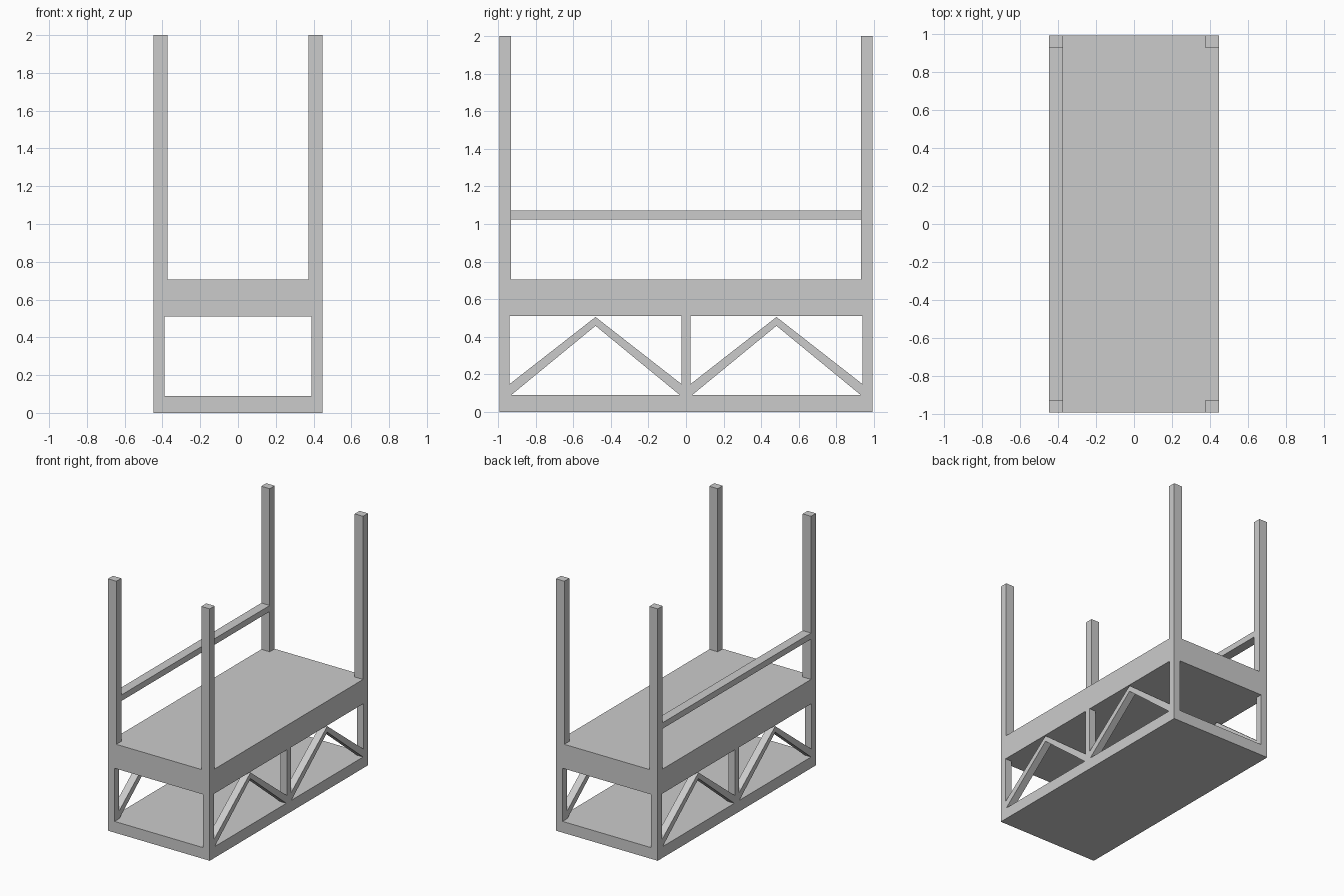
import bpy, bmesh

if "Cube" in bpy.data.objects:
    bpy.data.objects.remove(bpy.data.objects["Cube"])

X, Y = 0.447, 0.993            # outer half width and half length
FLOOR, LOW, TOP = 0.089, 0.511, 0.705
PX, PY = 0.389, 0.939          # inner faces of the lower posts
UX, UY = 0.373, 0.931          # inner faces of the upper posts
MID = 0.024                    # half width of the middle post


def prism(name, profile, x0, x1):
    """Extrude a (y, z) profile from x0 to x1."""
    bm = bmesh.new()
    face = bm.faces.new([bm.verts.new((x0, y, z)) for y, z in profile])
    ext = bmesh.ops.extrude_face_region(bm, geom=[face])
    moved = [g for g in ext["geom"] if isinstance(g, bmesh.types.BMVert)]
    bmesh.ops.translate(bm, verts=moved, vec=(x1 - x0, 0, 0))
    bmesh.ops.recalc_face_normals(bm, faces=bm.faces[:])
    mesh = bpy.data.meshes.new(name)
    bm.to_mesh(mesh)
    bm.free()
    obj = bpy.data.objects.new(name, mesh)
    bpy.context.collection.objects.link(obj)
    return obj


def box(name, x0, x1, y0, y1, z0, z1):
    return prism(name, [(y0, z0), (y1, z0), (y1, z1), (y0, z1)], x0, x1)


# Base slab and thick deck
box("base_slab", -X, X, -Y, Y, 0, FLOOR)
box("deck", -X, X, -Y, Y, LOW, TOP)

for sx, side in ((-1, "left"), (1, "right")):
    low_x = sorted((sx * PX, sx * X))
    up_x = sorted((sx * UX, sx * X))

    # Middle post between the two truss bays
    box(f"{side}_middle_post", *low_x, -MID, MID, FLOOR, LOW)

    for sy, end in ((-1, "front"), (1, "back")):
        # Corner posts below and above the deck
        box(f"{side}_{end}_lower_post", *low_x, *sorted((sy * PY, sy * Y)), FLOOR, LOW)
        box(f"{side}_{end}_upper_post", *up_x, *sorted((sy * UY, sy * Y)), TOP, 2.0)

        # Inverted V brace filling each bay
        a, b = MID, PY
        c = (a + b) / 2
        chevron = [(a, 0.095), (c, 0.458), (b, 0.095), (b, 0.148), (c, 0.505), (a, 0.148)]
        # Lower corners of the brace meet the base slab
        chevron[0:1] = [(a, FLOOR), (a + 0.008, FLOOR)]
        chevron[3:4] = [(b - 0.008, FLOOR), (b, FLOOR)]
        prism(f"{side}_{end}_brace", [(sy * y, z) for y, z in chevron], *low_x)

# Single handrail on the left side
box("left_handrail", -X, -UX, -UY, UY, 1.025, 1.073)
